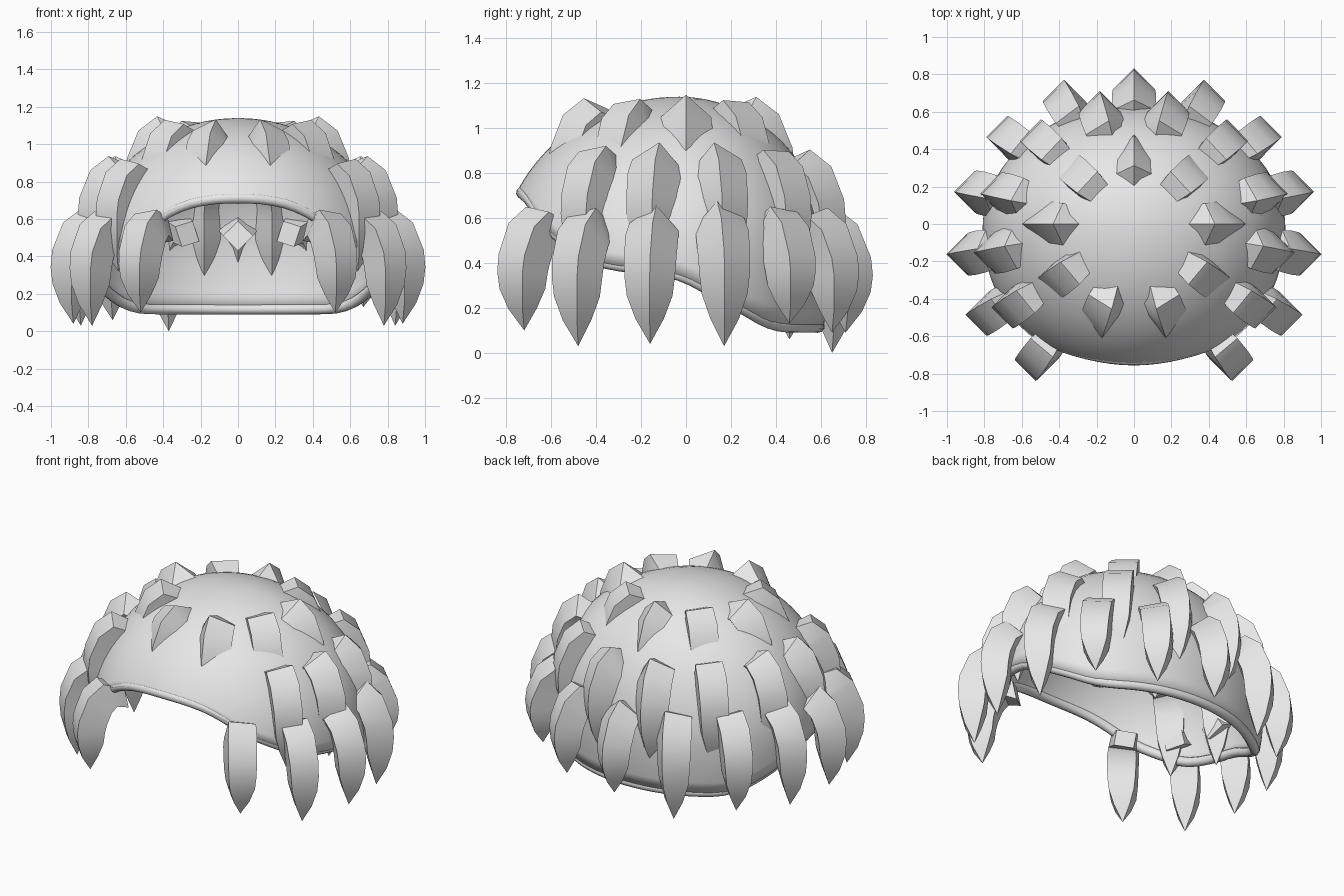
import bpy, bmesh, math
from mathutils import Vector

cube = bpy.data.objects.get("Cube")
if cube:
    bpy.data.objects.remove(cube, do_unlink=True)

grey = bpy.data.materials.new("light_grey")
grey.use_nodes = True
grey.diffuse_color = (0.8, 0.8, 0.8, 1)
grey.node_tree.nodes["Principled BSDF"].inputs["Base Color"].default_value = (0.8, 0.8, 0.8, 1)


def finish(name, bm, degrees):
    bmesh.ops.recalc_face_normals(bm, faces=bm.faces)
    mesh = bpy.data.meshes.new(name)
    bm.to_mesh(mesh)
    bm.free()
    obj = bpy.data.objects.new(name, mesh)
    bpy.context.collection.objects.link(obj)
    mesh.materials.append(grey)
    bpy.ops.object.select_all(action='DESELECT')
    obj.select_set(True)
    bpy.context.view_layer.objects.active = obj
    bpy.ops.object.shade_smooth_by_angle(angle=math.radians(degrees))
    return obj


# Rim height along y: high arch at the front, low at the back
RIM = [(-0.85, 0.73), (-0.75, 0.7), (-0.62, 0.55), (-0.38, 0.4),
       (-0.03, 0.355), (0.2, 0.23), (0.4, 0.12), (0.8, 0.115)]
TOP, MID = 1.14, 0.4
CENTRE_Y = -0.03


def rim_height(y):
    for (y0, z0), (y1, z1) in zip(RIM, RIM[1:]):
        if y <= y1:
            t = max(0, (y - y0) / (y1 - y0))
            return z0 + (z1 - z0) * t
    return RIM[-1][1]


def soft_rim_height(y):
    return sum(rim_height(y + d * 0.03) for d in (-2, -1, 0, 1, 2)) / 5


def dome_width(z):
    if z > MID:
        return max(0, 1 - ((z - MID) / (TOP - MID)) ** 2) ** 0.5
    return 1 - 0.08 * ((MID - z) / MID) ** 2


# Hollow dome: rings from the crown to the sloping rim, edged by a rolled lip
def build_dome(segments=72, rings=22):
    bm = bmesh.new()
    pole = bm.verts.new((0, CENTRE_Y, TOP))
    grid = []
    for j in range(1, rings + 1):
        ring = []
        for i in range(segments):
            a = 2 * math.pi * i / segments
            c, s = math.cos(a), math.sin(a)
            ry = 0.67 if s > 0 else 0.8
            low = soft_rim_height(CENTRE_Y + ry * s * 0.96)
            z = TOP - (TOP - low) * (1 - math.cos(j / rings * math.pi / 2))
            f = dome_width(z)
            ring.append(bm.verts.new((0.81 * c * f, CENTRE_Y + ry * s * f, z)))
        grid.append(ring)
    for i in range(segments):
        k = (i + 1) % segments
        bm.faces.new((pole, grid[0][i], grid[0][k]))
        for upper, lower in zip(grid, grid[1:]):
            bm.faces.new((upper[i], lower[i], lower[k], upper[k]))
    edge = [v.co.copy() for v in grid[-1]]
    obj = finish("dome_shell", bm, 50)
    solid = obj.modifiers.new("thickness", 'SOLIDIFY')
    solid.thickness = 0.04
    solid.offset = -1

    curve = bpy.data.curves.new("rim_lip", 'CURVE')
    curve.dimensions = '3D'
    curve.bevel_depth = 0.028
    curve.bevel_resolution = 3
    spline = curve.splines.new('POLY')
    spline.points.add(len(edge) - 1)
    for point, co in zip(spline.points, edge):
        point.co = (co.x * 0.963, CENTRE_Y + (co.y - CENTRE_Y) * 0.963, co.z, 1)
    spline.use_cyclic_u = True
    spline.use_smooth = True
    curve.materials.append(grey)
    bpy.context.collection.objects.link(bpy.data.objects.new("rim_lip", curve))


# Curved four-sided spike: rooted in the dome, bending over and hanging down
def build_spike(name, x, y, top, tip):
    bm = bmesh.new()
    out = Vector((x, y, 0)).normalized()
    side = Vector((-out.y, out.x, 0))
    drop = top - 0.25 - tip
    # offset outward, height, half diagonal, bend in degrees
    path = [(-0.2, top - 0.14, 0.08, 80), (-0.1, top - 0.1, 0.112, 62),
            (-0.04, top - 0.15, 0.118, 38), (0, top - 0.25, 0.116, 12),
            (0.01, top - 0.25 - 0.2 * drop, 0.112, 3),
            (0.01, top - 0.25 - 0.42 * drop, 0.102, 0),
            (0.01, top - 0.25 - 0.7 * drop, 0.063, 0)]
    rings = []
    for o, z, radius, bend in path:
        b = math.radians(bend)
        tilted = out * math.cos(b) + Vector((0, 0, math.sin(b)))
        centre = Vector((x, y, z)) + out * o
        ring = []
        for k in range(4):
            a = k * math.pi / 2
            corner = Vector((math.cos(a), math.sin(a), 0)) * radius
            ring.append(bm.verts.new(centre + tilted * corner.dot(out) + side * corner.dot(side)))
        rings.append(ring)
    point = bm.verts.new((x, y, tip))
    bm.faces.new(rings[0])
    for k in range(4):
        n = (k + 1) % 4
        for p, q in zip(rings, rings[1:]):
            bm.faces.new((p[k], p[n], q[n], q[k]))
        bm.faces.new((rings[-1][k], rings[-1][n], point))
    finish(name, bm, 40)


build_dome()

# x, y, top, tip on the left, tip on the right
TIERS = {
    "lower_spike": [(0.52, -0.72, 0.67, 0.1, 0.1), (0.78, -0.48, 0.66, 0.03, 0.03),
                    (0.88, -0.16, 0.66, 0.04, 0.04), (0.84, 0.17, 0.68, 0.03, 0.03),
                    (0.67, 0.46, 0.67, 0.13, 0.06), (0.37, 0.65, 0.66, 0.09, 0.0),
                    (0, 0.71, 0.65, 0.09, 0.09)],
    "middle_spike": [(0.64, -0.44, 0.94, 0.32, 0.32), (0.735, -0.15, 0.94, 0.3, 0.3),
                     (0.7, 0.16, 0.94, 0.3, 0.3), (0.49, 0.44, 0.93, 0.29, 0.29),
                     (0.18, 0.59, 0.91, 0.27, 0.27)],
    "upper_spike": [(0.17, -0.49, 1.14, 0.75, 0.75), (0.4, -0.29, 1.15, 0.68, 0.68),
                    (0.48, 0, 1.15, 0.66, 0.66), (0.3, 0.26, 1.15, 0.68, 0.68),
                    (0, 0.36, 1.14, 0.68, 0.68)],
}
for tier, spikes in TIERS.items():
    for number, (x, y, top, left_tip, right_tip) in enumerate(spikes, 1):
        if x == 0:
            build_spike(f"{tier}_back", x, y, top, left_tip)
        else:
            build_spike(f"{tier}_left_{number}", x, y, top, left_tip)
            build_spike(f"{tier}_right_{number}", -x, y, top, right_tip)
